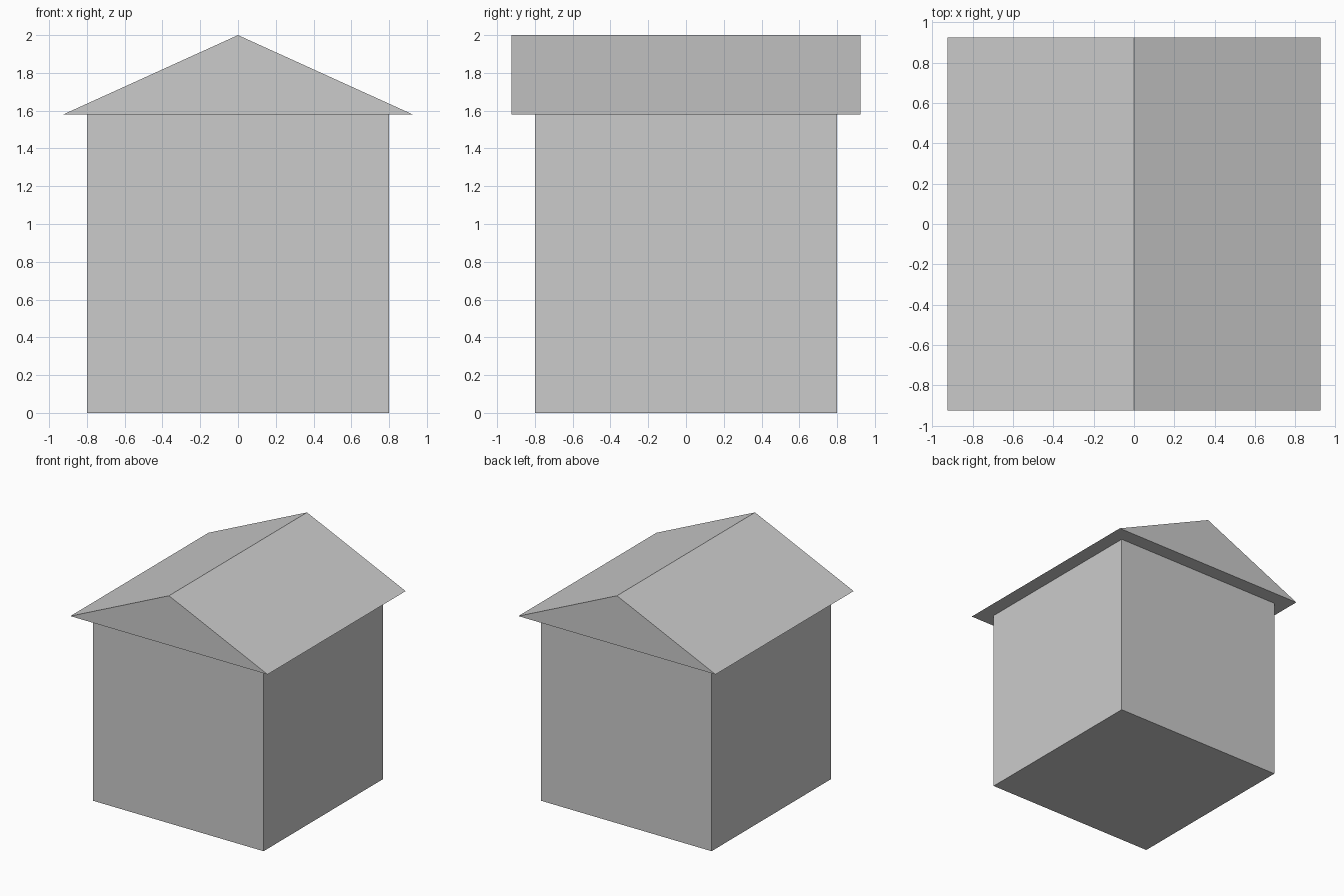
import bpy

if "Cube" in bpy.data.objects:
    bpy.data.objects.remove(bpy.data.objects["Cube"])

BODY_HALF, BODY_TOP = 0.80, 1.58
ROOF_HALF, RIDGE = 0.925, 2.0


def extrude_y(name, profile, half_depth):
    """Closed prism from an x-z profile, extruded evenly along y."""
    n = len(profile)
    verts = [(x, y, z) for y in (-half_depth, half_depth) for x, z in profile]
    faces = [tuple(range(n)), tuple(reversed(range(n, 2 * n)))]
    faces += [(i, i + n, (i + 1) % n + n, (i + 1) % n) for i in range(n)]
    mesh = bpy.data.meshes.new(name)
    mesh.from_pydata(verts, [], faces)
    mesh.update()
    obj = bpy.data.objects.new(name, mesh)
    bpy.context.collection.objects.link(obj)
    return obj


# Square walls
extrude_y("walls", [(-BODY_HALF, 0), (BODY_HALF, 0),
                    (BODY_HALF, BODY_TOP), (-BODY_HALF, BODY_TOP)], BODY_HALF)

# Solid gable roof, overhanging on all four sides, ridge along y
extrude_y("gable_roof", [(-ROOF_HALF, BODY_TOP), (ROOF_HALF, BODY_TOP),
                         (0, RIDGE)], ROOF_HALF)
